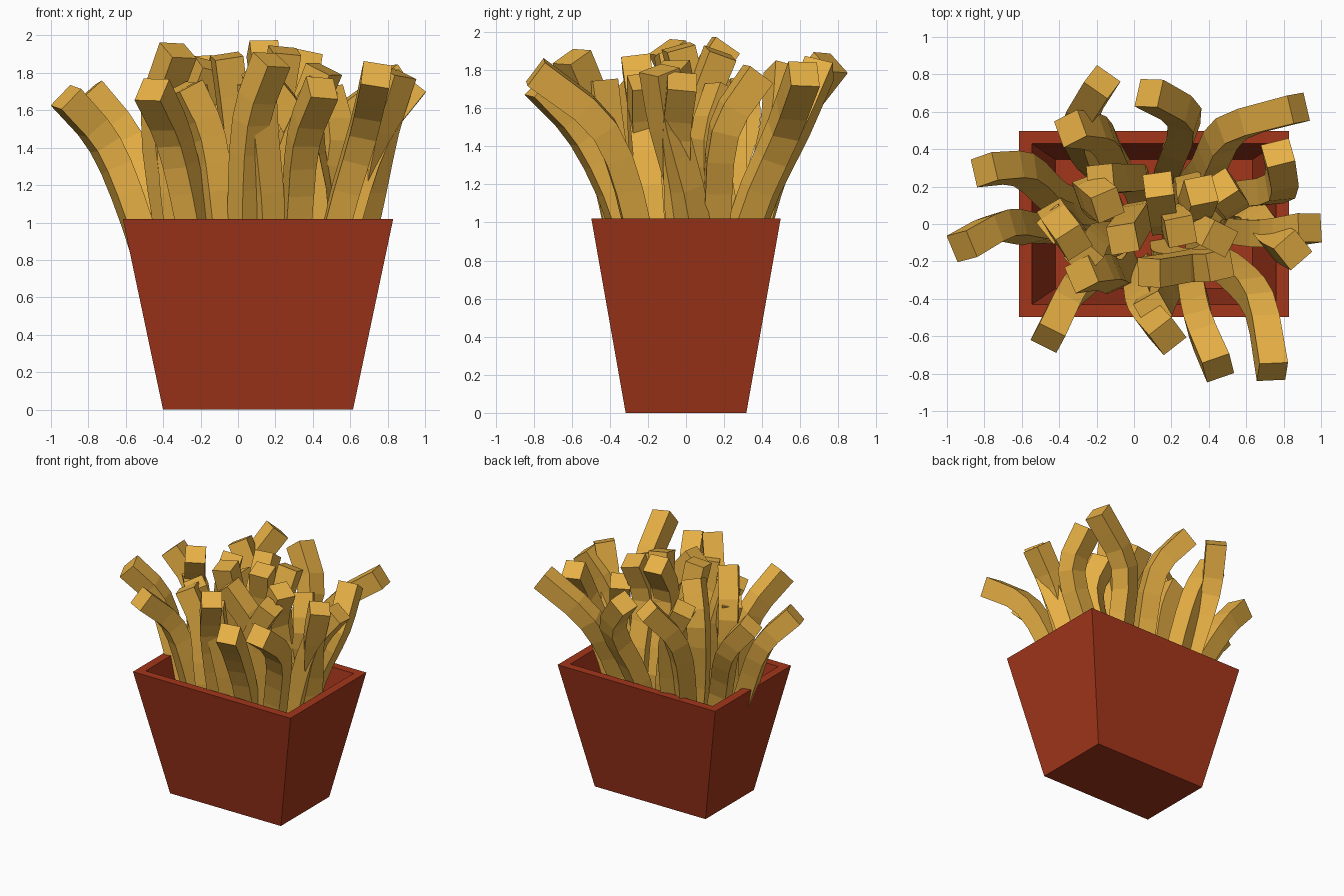
import bpy, bmesh, math
from mathutils import Vector


def material(name, rgb):
    m = bpy.data.materials.new(name)
    m.diffuse_color = (*rgb, 1)
    return m


RED = material("carton red", (0.37, 0.037, 0.011))
GOLD = material("fried gold", (0.81, 0.44, 0.06))


def skin(name, rings, mat):
    """Join a chain of equal four-point rings and cap both ends."""
    bm = bmesh.new()
    loops = [[bm.verts.new(p) for p in r] for r in rings]
    for a, b in zip(loops, loops[1:]):
        for i in range(4):
            j = (i + 1) % 4
            bm.faces.new((a[i], a[j], b[j], b[i]))
    bm.faces.new(loops[0])
    bm.faces.new(loops[-1])
    bmesh.ops.recalc_face_normals(bm, faces=bm.faces)
    me = bpy.data.meshes.new(name)
    bm.to_mesh(me)
    bm.free()
    me.materials.append(mat)
    bpy.context.collection.objects.link(bpy.data.objects.new(name, me))


# Tapered carton: outside, rim, then inside down to a raised floor
def rect(hx, hy, z):
    return [(0.107 + sx * hx, sy * hy, z) for sx, sy in ((-1, -1), (1, -1), (1, 1), (-1, 1))]


skin("carton", [rect(0.508, 0.317, 0), rect(0.723, 0.497, 1.02),
                rect(0.653, 0.43, 1.02), rect(0.527, 0.345, 0.45)], RED)


# Bent fries: square section carried along a smooth path
def catmull(p, t):
    n = len(p) - 1
    i = min(int(t * n), n - 1)
    u = t * n - i
    b, c = p[i], p[i + 1]
    a = p[i - 1] if i else 2 * b - c
    d = p[i + 2] if i + 2 <= n else 2 * c - b
    return 0.5 * (2 * b + (c - a) * u + (2 * a - 5 * b + 4 * c - d) * u * u
                  + (3 * b - a - 3 * c + d) * u ** 3)


def fry(name, bx, by, mx, my, tx, ty, tz, twist):
    path = [Vector((0.107 + (bx - 0.107) * 0.74, by * 0.72, 0.43)), Vector((bx, by, 1.0)),
            Vector((mx, my, 1.0 + 0.62 * (tz - 1.0))), Vector((tx, ty, tz))]
    steps = 9
    pts = [catmull(path, k / steps) for k in range(steps + 1)]
    side = Vector((math.cos(math.radians(twist)), math.sin(math.radians(twist)), 0))
    rings = []
    for k, p in enumerate(pts):
        tan = (pts[min(k + 1, steps)] - pts[max(k - 1, 0)]).normalized()
        side = (side - tan * side.dot(tan)).normalized()
        up = tan.cross(side)
        h = 0.065 + 0.012 * k / steps
        rings.append([p + side * h * sx + up * h * sy
                      for sx, sy in ((-1, -1), (1, -1), (1, 1), (-1, 1))])
    skin(name, rings, GOLD)


# base x, y / bend x, y / tip x, y, z / twist in degrees
outer = [
    (-0.54, -0.03, -0.71, -0.01, -0.92, -0.12, 1.67, 15),
    (-0.42, 0.14, -0.59, 0.29, -0.80, 0.29, 1.70, 10),
    (-0.24, 0.36, -0.29, 0.54, -0.17, 0.76, 1.84, 60),
    (-0.12, 0.36, -0.19, 0.48, -0.34, 0.51, 1.80, 20),
    (0.20, 0.34, 0.27, 0.57, 0.08, 0.70, 1.81, 70),
    (0.40, 0.31, 0.52, 0.51, 0.88, 0.62, 1.78, 20),
    (0.58, 0.16, 0.78, 0.20, 0.77, 0.38, 1.78, 5),
    (0.59, -0.04, 0.74, -0.05, 0.94, -0.02, 1.74, 0),
    (0.66, 0.03, 0.76, -0.09, 0.85, -0.14, 1.80, 40),
    (0.53, -0.26, 0.67, -0.43, 0.74, -0.79, 1.79, 5),
    (0.31, -0.33, 0.35, -0.53, 0.45, -0.77, 1.72, 15),
    (0.04, -0.34, 0.07, -0.47, 0.18, -0.60, 1.87, 35),
    (-0.24, -0.28, -0.34, -0.37, -0.46, -0.61, 1.71, 60),
]
inner = [
    (-0.36, 0.02, -0.42, 0.04, -0.32, -0.10, 1.92, 30),
    (-0.20, 0.12, -0.24, 0.18, -0.14, 0.10, 1.84, 20),
    (-0.10, -0.08, -0.22, -0.10, -0.27, -0.18, 1.72, 45),
    (0.03, 0.05, -0.02, -0.02, -0.06, -0.08, 1.89, 10),
    (0.14, 0.14, 0.16, 0.02, 0.13, 0.21, 1.93, 8),
    (0.30, 0.20, 0.32, 0.08, 0.36, 0.18, 1.89, 15),
    (0.24, 0.00, 0.21, 0.03, 0.25, -0.04, 1.92, 10),
    (0.42, 0.02, 0.36, -0.02, 0.46, -0.08, 1.82, 60),
    (0.42, -0.18, 0.31, -0.22, 0.08, -0.26, 1.83, 0),
    (0.18, -0.20, 0.30, -0.22, 0.46, -0.22, 1.74, 10),
    (-0.10, -0.28, -0.16, -0.26, -0.28, -0.27, 1.72, 25),
    (0.16, -0.34, 0.12, -0.42, 0.10, -0.46, 1.74, 30),
    (0.00, 0.24, -0.07, 0.24, -0.18, 0.24, 1.68, 5),
    (0.44, 0.14, 0.52, 0.12, 0.46, 0.20, 1.70, 30),
    (-0.30, -0.14, -0.34, -0.04, -0.42, 0.00, 1.70, 40),
]
for group, rows in (("outer", outer), ("inner", inner)):
    for n, row in enumerate(rows, 1):
        fry(f"{group}_fry_{n}", *row)
